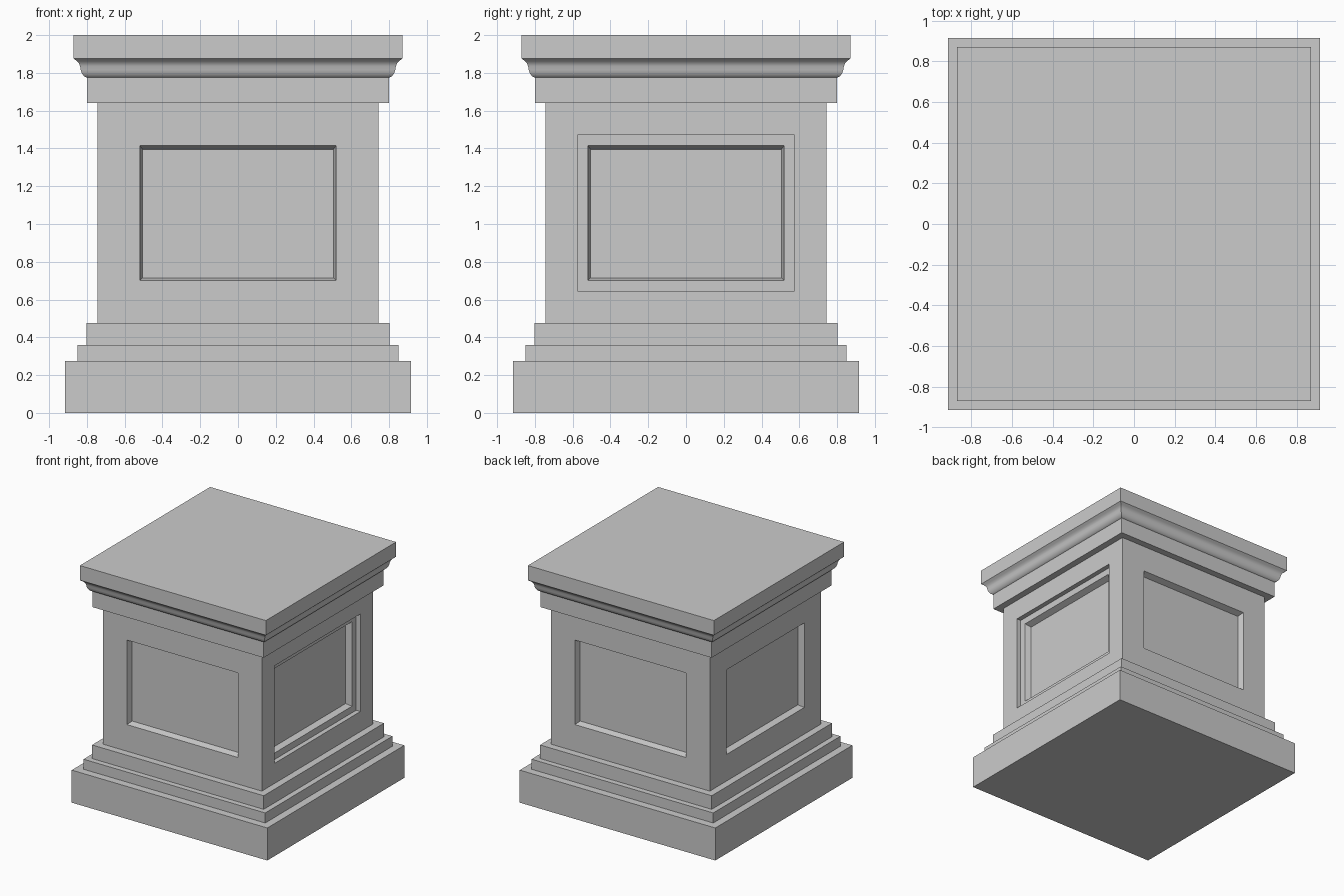
import bpy, bmesh, math
from mathutils import Matrix, Vector

cube = bpy.data.objects.get("Cube")
if cube:
    bpy.data.objects.remove(cube, do_unlink=True)

stone = bpy.data.materials.new("grey stone")
stone.use_nodes = True
GREY = (0.6, 0.6, 0.6, 1)
stone.diffuse_color = GREY
stone.node_tree.nodes["Principled BSDF"].inputs["Base Color"].default_value = GREY

HALF = 0.743                # shaft half width
LOW, HIGH = 0.475, 1.64     # shaft bottom and top


def finish(name, bm, smooth=False):
    bmesh.ops.remove_doubles(bm, verts=bm.verts, dist=0.0001)
    mesh = bpy.data.meshes.new(name)
    bm.to_mesh(mesh)
    bm.free()
    mesh.materials.append(stone)
    obj = bpy.data.objects.new(name, mesh)
    bpy.context.collection.objects.link(obj)
    if smooth:
        bpy.ops.object.select_all(action="DESELECT")
        obj.select_set(True)
        bpy.context.view_layer.objects.active = obj
        bpy.ops.object.shade_smooth_by_angle(angle=math.radians(30))
    return obj


def bridge(bm, rings):
    for a, b in zip(rings, rings[1:]):
        for i in range(4):
            j = (i + 1) % 4
            bm.faces.new((a[i], a[j], b[j], b[i]))


def square_loft(name, profile, cap_bottom=False, cap_top=False, smooth=False):
    """Sweep a (half width, height) profile around a square plan."""
    bm = bmesh.new()
    corners = ((-1, -1), (1, -1), (1, 1), (-1, 1))
    rings = [[bm.verts.new((x * r, y * r, z)) for x, y in corners] for r, z in profile]
    bridge(bm, rings)
    if cap_bottom:
        bm.faces.new(rings[0][::-1])
    if cap_top:
        bm.faces.new(rings[-1])
    return finish(name, bm, smooth)


def panel_side(name, steps, angle):
    """One shaft wall: nested rectangles (half width, bottom, top, depth)."""
    bm = bmesh.new()
    rings = []
    for w, z0, z1, depth in [(HALF, LOW, HIGH, 0)] + steps:
        y = depth - HALF
        rings.append([bm.verts.new(p) for p in
                      ((-w, y, z0), (w, y, z0), (w, y, z1), (-w, y, z1))])
    bridge(bm, rings)
    bm.faces.new(rings[-1])
    bm.transform(Matrix.Rotation(angle, 4, "Z"))
    return finish(name, bm)


# Stepped foot
square_loft("stepped_base", [(0.915, 0), (0.915, 0.275), (0.85, 0.275), (0.85, 0.36),
                             (0.803, 0.36), (0.803, LOW), (HALF, LOW)], cap_bottom=True)

# Shaft walls, the right one having an extra stepped frame


def recess(start):
    return [(0.52, 0.7, 1.415, start), (0.505, 0.715, 1.395, start + 0.05)]


framed = [(0.575, 0.645, 1.47, 0), (0.575, 0.645, 1.47, 0.04)] + recess(0.04)
for name, steps, turn in (("front_panel", recess(0), 0), ("right_panel", framed, 1),
                          ("back_panel", recess(0), 2), ("left_panel", recess(0), 3)):
    panel_side(name, steps, turn * math.pi / 2)

# Neck, curved moulding and cap slab
square_loft("neck_band", [(HALF, HIGH), (0.8, HIGH), (0.8, 1.775)])
square_loft("curved_moulding", [(0.8, 1.775), (0.815, 1.782), (0.826, 1.797), (0.833, 1.816),
                                (0.836, 1.836), (0.842, 1.85), (0.852, 1.862),
                                (0.864, 1.871), (0.87, 1.876)], smooth=True)
square_loft("cap_slab", [(0.87, 1.876), (0.87, 2)], cap_top=True)
